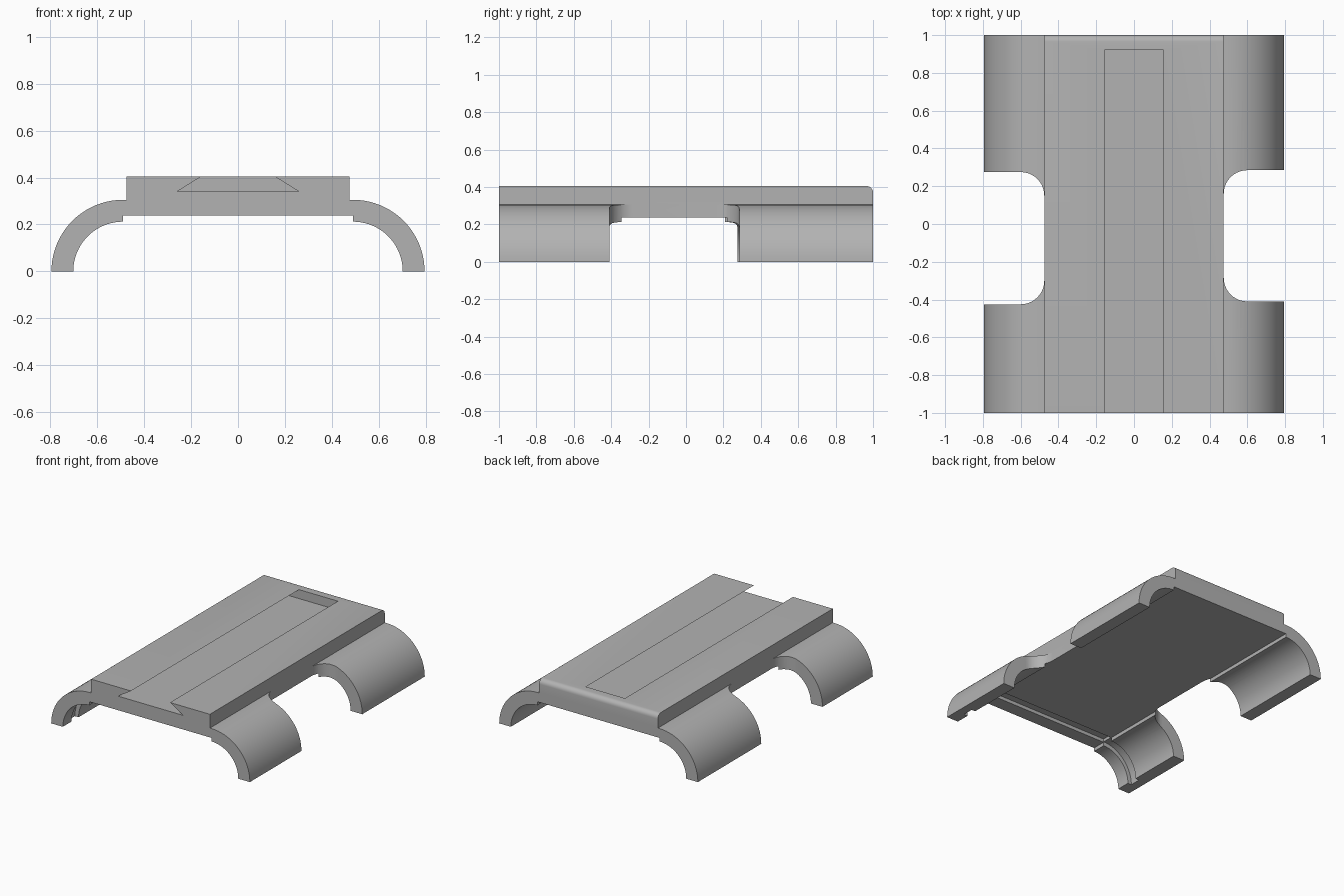
import bpy, bmesh, math
from mathutils import Vector

if "Cube" in bpy.data.objects:
    bpy.data.objects.remove(bpy.data.objects["Cube"], do_unlink=True)

GREY = (0.45, 0.45, 0.45, 1)
mat = bpy.data.materials.new("plain grey")
mat.use_nodes = True
mat.diffuse_color = GREY
mat.node_tree.nodes["Principled BSDF"].inputs["Base Color"].default_value = GREY

HALF, TOP, BOTTOM = 0.475, 0.405, 0.238   # deck
CX, R_OUT, R_IN = 0.49, 0.305, 0.212      # curved legs


def arc(cx, cy, r, a0, a1, n=20):
    return [(cx + r * math.cos(math.radians(a0 + (a1 - a0) * i / n)),
             cy + r * math.sin(math.radians(a0 + (a1 - a0) * i / n))) for i in range(n + 1)]


def prism(name, outline, start, end, axis="y"):
    """Extrude a closed outline along y (outline in xz) or z (outline in xy)."""
    put = (lambda p, t: (p[0], t, p[1])) if axis == "y" else (lambda p, t: (p[0], p[1], t))
    bm = bmesh.new()
    face = bm.faces.new([bm.verts.new(put(p, start)) for p in outline])
    made = bmesh.ops.extrude_face_region(bm, geom=[face])["geom"]
    step = Vector(put((0, 0), end - start))
    bmesh.ops.translate(bm, vec=step, verts=[v for v in made if isinstance(v, bmesh.types.BMVert)])
    bmesh.ops.recalc_face_normals(bm, faces=bm.faces)
    mesh = bpy.data.meshes.new(name)
    bm.to_mesh(mesh)
    bm.free()
    mesh.materials.append(mat)
    obj = bpy.data.objects.new(name, mesh)
    bpy.context.collection.objects.link(obj)
    return obj


def mirrored(half):
    return half + [(-x, z) for x, z in reversed(half)]


# Clip body: raised deck with a curved leg on each side
half = [(HALF, TOP), (HALF, R_OUT)] + arc(CX, 0, R_OUT, 90, 0) + arc(CX, 0, R_IN, 0, 90) + [(CX, BOTTOM)]
body = prism("clip_body", mirrored(half), -1, 1)

# Rounded rear top edge
bm = bmesh.new()
bm.from_mesh(body.data)
edges = [e for e in bm.edges if all(v.co.y > 0.99 and v.co.z > TOP - 0.01 for v in e.verts)]
bmesh.ops.bevel(bm, geom=edges, offset=0.035, segments=6, profile=0.5, affect="EDGES")
bm.to_mesh(body.data)
bm.free()

cutters = []

# Dovetail slot, open at the front
cutters.append(prism("dovetail_cutter", mirrored([(0.148, TOP + 0.005), (0.26, 0.34)]), -1.1, 0.92))


# Side openings with rounded inner corners
def side_opening(name, side, y0, y1, r=0.125):
    pts = [(1, y0)] + arc(HALF + r, y0 + r, r, 270, 180, 10) + arc(HALF + r, y1 - r, r, 180, 90, 10) + [(1, y1)]
    return prism(name, [(side * x, y) for x, y in pts], -0.1, R_OUT + 0.02, "z")


cutters.append(side_opening("left_opening_cutter", 1, -0.41, 0.285))
cutters.append(side_opening("right_opening_cutter", -1, -0.425, 0.275))

# Shallow strap groove across the underside near the front
groove = [(CX + R_IN + 0.03, -0.1)] + arc(CX, 0, R_IN + 0.03, 0, 90) + [(CX, BOTTOM + 0.025)]
cutters.append(prism("groove_cutter", mirrored(groove), -0.9, -0.82))

for cutter in cutters:
    mod = body.modifiers.new(cutter.name, "BOOLEAN")
    mod.operation, mod.solver, mod.object = "DIFFERENCE", "EXACT", cutter
    cutter.hide_render = True

# Apply the cuts, then remove the cutters
bpy.context.view_layer.update()
final = bpy.data.meshes.new_from_object(body.evaluated_get(bpy.context.evaluated_depsgraph_get()))
body.modifiers.clear()
body.data = final
for cutter in cutters:
    bpy.data.objects.remove(cutter, do_unlink=True)

bpy.ops.object.select_all(action="DESELECT")
body.select_set(True)
bpy.context.view_layer.objects.active = body
bpy.ops.object.shade_smooth_by_angle(angle=math.radians(30))
